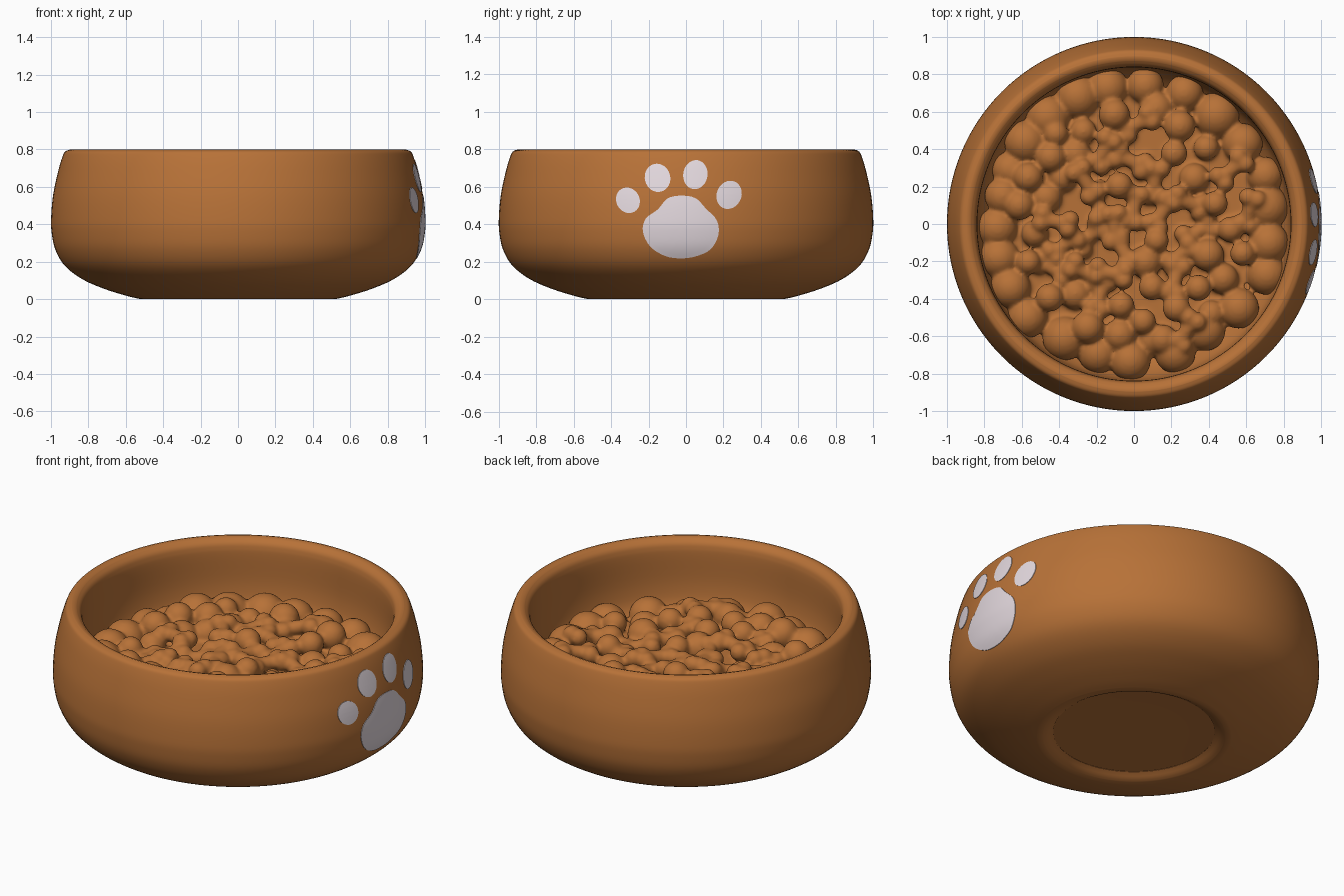
import bpy, bmesh, math, random
from mathutils import Matrix, Vector

if "Cube" in bpy.data.objects:
    bpy.data.objects.remove(bpy.data.objects["Cube"])

random.seed(7)


def material(name, rgb):
    m = bpy.data.materials.new(name)
    m.diffuse_color = (*rgb, 1)
    m.use_nodes = True
    m.node_tree.nodes["Principled BSDF"].inputs["Base Color"].default_value = m.diffuse_color
    return m


brown = material("warm brown", (0.475, 0.167, 0.039))
white = material("pale pink white", (0.77, 0.69, 0.73))


def finish(bm, name, mat, angle=40):
    bmesh.ops.recalc_face_normals(bm, faces=bm.faces)
    me = bpy.data.meshes.new(name)
    bm.to_mesh(me)
    bm.free()
    ob = bpy.data.objects.new(name, me)
    bpy.context.collection.objects.link(ob)
    me.materials.append(mat)
    bpy.ops.object.select_all(action='DESELECT')
    ob.select_set(True)
    bpy.context.view_layer.objects.active = ob
    bpy.ops.object.shade_smooth_by_angle(angle=math.radians(angle))
    return ob


def smooth_path(pts, n=5):
    """Catmull-Rom curve through 2D points."""
    out = []
    for i in range(len(pts) - 1):
        p0, p1, p2, p3 = (Vector(pts[min(max(i + k, 0), len(pts) - 1)]) for k in (-1, 0, 1, 2))
        for s in range(n):
            t = s / n
            out.append(0.5 * (2 * p1 + (p2 - p0) * t + (2 * p0 - 5 * p1 + 4 * p2 - p3) * t * t
                              + (3 * p1 - p0 - 3 * p2 + p3) * t ** 3))
    return out + [Vector(pts[-1])]


def lathe(bm, profile, segs=128):
    rings = []
    for r, z in profile:
        if r < 1e-5:
            rings.append([bm.verts.new((0, 0, z))] * segs)
        else:
            rings.append([bm.verts.new((r * math.cos(2 * math.pi * k / segs),
                                        r * math.sin(2 * math.pi * k / segs), z)) for k in range(segs)])
    for a, b in zip(rings, rings[1:]):
        for k in range(segs):
            j = (k + 1) % segs
            bm.faces.new(list(dict.fromkeys((a[k], a[j], b[j], b[k]))))


# Bowl: recessed foot, bulging outside, rounded rim, hollow inside
outer = smooth_path([(0.52, 0.0), (0.59, 0.016), (0.71, 0.053), (0.83, 0.105), (0.925, 0.177), (0.977, 0.265),
                     (0.997, 0.36), (0.999, 0.44), (0.988, 0.56), (0.96, 0.69), (0.937, 0.765), (0.922, 0.79),
                     (0.895, 0.80)])
foot = smooth_path([(0, 0.035), (0.40, 0.035), (0.435, 0.03), (0.47, 0.010), (0.495, 0.001)], 3)
inner = smooth_path([(0.873, 0.793), (0.853, 0.775), (0.843, 0.75), (0.838, 0.70), (0.835, 0.52),
                     (0.80, 0.40), (0.68, 0.29), (0.45, 0.22), (0, 0.20)])
bm = bmesh.new()
lathe(bm, [tuple(p) for p in foot + outer + inner])
finish(bm, "bowl", brown)


# Paw print: thin plates following the outside wall on the right side
def wall_radius(z):
    for a, b in zip(outer, outer[1:]):
        if a.y <= z <= b.y:
            return a.x + (b.x - a.x) * (z - a.y) / (b.y - a.y)
    return outer[-1].x


def plate(name, outline, rings=8):
    bm = bmesh.new()
    n = len(outline)
    c = sum(outline, Vector((0, 0))) / n

    def on_wall(p):
        r = wall_radius(p.y) + 0.003
        return bm.verts.new((math.sqrt(r * r - p.x * p.x), p.x, p.y))
    prev = [on_wall(c)] * n
    for i in range(1, rings + 1):
        ring = [on_wall(c.lerp(p, i / rings)) for p in outline]
        for k in range(n):
            j = (k + 1) % n
            bm.faces.new(list(dict.fromkeys((prev[k], ring[k], ring[j], prev[j]))))
        prev = ring
    # turn the edge down into the wall
    rim = [bm.verts.new(v.co - Vector((0.006, 0, 0))) for v in prev]
    for k in range(n):
        j = (k + 1) % n
        bm.faces.new((prev[k], rim[k], rim[j], prev[j]))
    ob = finish(bm, name, white)
    if ob.data.polygons[0].normal.x < 0:
        ob.data.flip_normals()


pad = [(-0.03, 0.553), (0.05, 0.54), (0.105, 0.485), (0.165, 0.42), (0.172, 0.34), (0.13, 0.265), (0.05, 0.228),
       (-0.03, 0.218), (-0.11, 0.23), (-0.19, 0.28), (-0.23, 0.36), (-0.215, 0.43), (-0.15, 0.48), (-0.10, 0.537)]
loop = smooth_path([pad[-1]] + pad + pad[:2], 4)
plate("paw_pad", loop[4:4 + 4 * len(pad)])
for i, (y, z, a, b, tilt) in enumerate([(-0.31, 0.528, 0.062, 0.070, 0.5), (-0.152, 0.648, 0.068, 0.076, 0.25),
                                        (0.05, 0.665, 0.065, 0.078, -0.15), (0.23, 0.557, 0.066, 0.077, -0.4)]):
    pts = []
    for k in range(32):
        t = 2 * math.pi * k / 32
        u, v = a * math.cos(t), b * math.sin(t)
        pts.append(Vector((y + u * math.cos(tilt) - v * math.sin(tilt), z + u * math.sin(tilt) + v * math.cos(tilt))))
    plate(f"paw_toe_{i + 1}", pts)

# Food: round kibble around the edge, bone kibble in the middle, fused together
bm = bmesh.new()


def ball(x, y, z, r):
    bmesh.ops.create_icosphere(bm, subdivisions=3, radius=r, matrix=Matrix.Translation((x, y, z)))


edge = [(0.06, 0.74, .1), (-0.14, 0.73, .11), (0.27, 0.70, .1), (0.44, 0.58, .125), (0.58, 0.43, .11),
        (0.70, 0.26, .1), (0.71, 0.09, .12), (0.72, -0.1, .11), (0.71, -0.27, .11), (0.56, -0.45, .11),
        (0.38, -0.57, .11), (0.22, -0.69, .11), (0.1, -0.62, .09), (-0.02, -0.73, .11), (-0.19, -0.69, .11),
        (-0.37, -0.61, .12), (-0.57, -0.50, .11), (-0.66, -0.34, .11), (-0.72, -0.18, .11), (-0.73, -0.02, .11),
        (-0.70, 0.15, .10), (-0.66, 0.29, .1), (-0.58, 0.44, .115), (-0.46, 0.57, .12), (-0.30, 0.68, .12)]
for x, y, r in edge:
    ball(x, y, random.uniform(0.40, 0.43), r)

spots = []
for _ in range(3000):
    r, t = 0.64 * math.sqrt(random.random()), random.uniform(0, 2 * math.pi)
    p = Vector((r * math.cos(t), r * math.sin(t)))
    if all((p - q).length > 0.125 for q in spots):
        spots.append(p)
for p in spots:
    z = random.uniform(0.44, 0.50)
    if random.random() < (0.85 if p.length > 0.42 else 0.25):
        ball(p.x, p.y, z - 0.01, random.uniform(0.065, 0.09))
        continue
    t = random.uniform(0, math.pi)
    d = Vector((math.cos(t), math.sin(t), random.uniform(-0.3, 0.3))).normalized()
    c = Vector((p.x, p.y, z))
    bmesh.ops.create_cone(bm, cap_ends=True, segments=16, radius1=0.04, radius2=0.04, depth=0.16,
                          matrix=Matrix.Translation(c) @ d.to_track_quat('Z', 'Y').to_matrix().to_4x4())
    side = Vector((-d.y, d.x, 0)) * 0.028
    for e in (-1, 1):
        for s in (-1, 1):
            ball(*(c + d * 0.075 * e + side * s), 0.05)
# bed that carries the kibble
bmesh.ops.create_cone(bm, cap_ends=True, segments=64, radius1=0.58, radius2=0.68, depth=0.12,
                      matrix=Matrix.Translation((0, 0, 0.36)))
food = finish(bm, "food", brown)
fuse = food.modifiers.new("fuse", 'REMESH')
fuse.mode = 'VOXEL'
fuse.voxel_size = 0.012
fuse.use_smooth_shade = True
soften = food.modifiers.new("soften", 'SMOOTH')
soften.factor = 0.5
soften.iterations = 5
